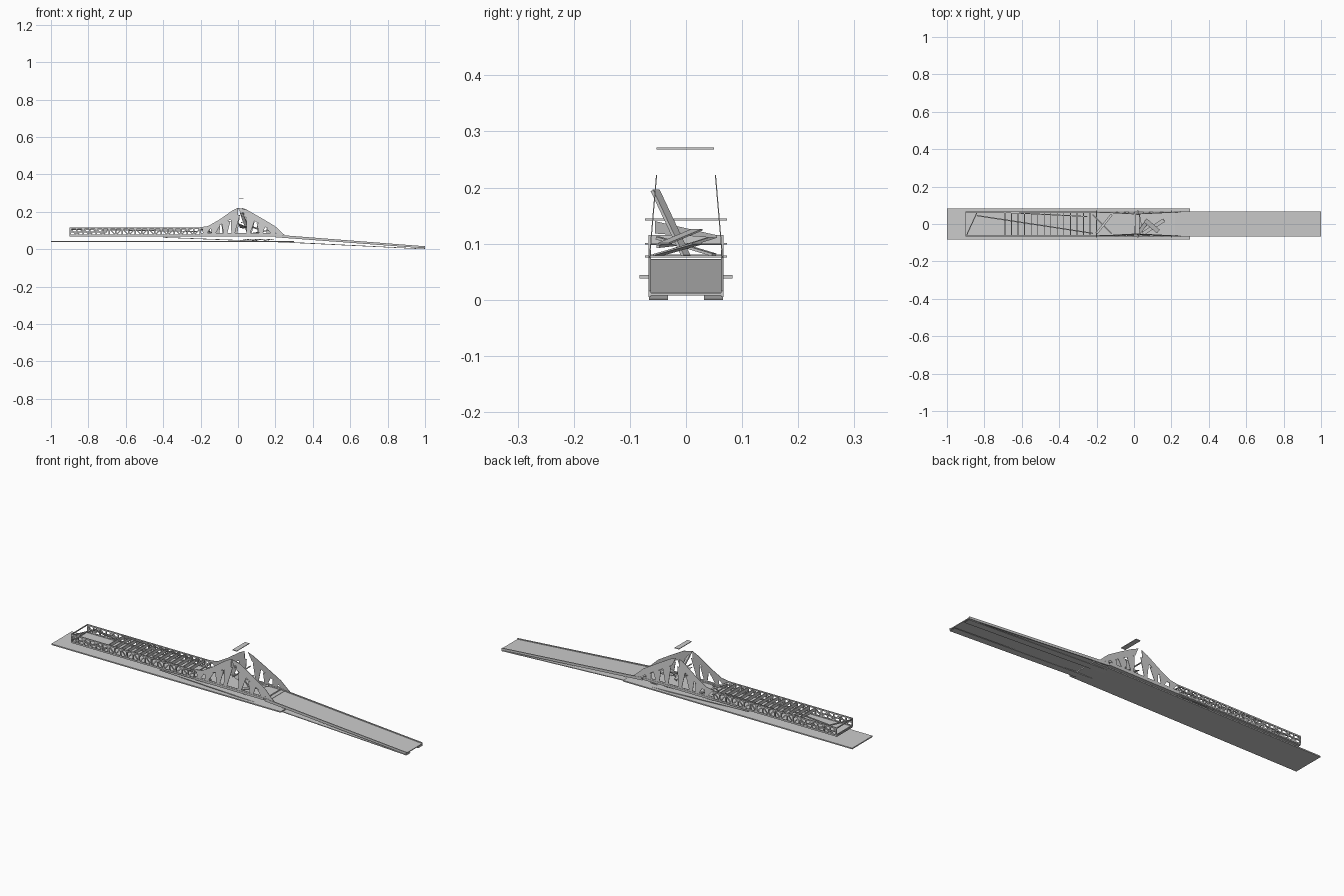
import bpy, bmesh, random
from mathutils import Vector

random.seed(4)

def mesh(name, verts, faces):
    me = bpy.data.meshes.new(name)
    me.from_pydata([tuple(v) for v in verts], [], faces)
    bm = bmesh.new()
    bm.from_mesh(me)
    bmesh.ops.recalc_face_normals(bm, faces=bm.faces)
    bm.to_mesh(me)
    bm.free()
    ob = bpy.data.objects.new(name, me)
    bpy.context.collection.objects.link(ob)
    return ob

def prism(name, pts, y0, y1):
    """Extrude an x-z profile across y."""
    n = len(pts)
    v = [(x, y0, z) for x, z in pts] + [(x, y1, z) for x, z in pts]
    f = [list(range(n)), list(range(n, 2 * n))]
    f += [[i, (i + 1) % n, n + (i + 1) % n, n + i] for i in range(n)]
    return mesh(name, v, f)

def box(name, x0, x1, y0, y1, z0, z1):
    return prism(name, [(x0, z0), (x1, z0), (x1, z1), (x0, z1)], y0, y1)

def beam(name, a, b, w=0.004, h=0.004):
    """Rectangular bar between two points."""
    a, b = Vector(a), Vector(b)
    d = (b - a).normalized()
    ref = Vector((0, 0, 1)) if abs(d.z) < 0.9 else Vector((0, 1, 0))
    s = d.cross(ref).normalized()
    u = s.cross(d)
    v = [p + s * i * w / 2 + u * j * h / 2 for p in (a, b)
         for i, j in ((-1, -1), (1, -1), (1, 1), (-1, 1))]
    return mesh(name, v, [[0, 1, 2, 3], [4, 5, 6, 7]] +
                [[i, (i + 1) % 4, 4 + (i + 1) % 4, 4 + i] for i in range(4)])

def leaning_plate(name, pts, side):
    """Thin x-z plate on one side, leaning inward as it rises."""
    n = len(pts)
    v = [(x, side * (0.066 - (z - 0.075) * 0.085 - t), z)
         for t in (0, 0.002) for x, z in pts]
    f = [list(range(n)), list(range(n, 2 * n))]
    f += [[i, (i + 1) % n, n + (i + 1) % n, n + i] for i in range(n)]
    return mesh(name, v, f)

# Water level slab, roadway deck and sloping ramp
box("base_slab", -1, 0.3, -0.083, 0.083, 0.038, 0.044)
box("bridge_deck", -0.9, 0.22, -0.064, 0.064, 0.068, 0.073)
prism("sunken_ramp", [(0.2, 0.068), (1, 0.008), (1, 0.012), (0.2, 0.073)], -0.064, 0.064)

for s in (-1, 1):
    tag = "front" if s < 0 else "back"
    ya, yb = sorted((s * 0.067, s * 0.062))
    # Ramp curb and lower flange
    prism(tag + "_ramp_curb", [(0.2, 0.064), (1, 0.005), (1, 0.016), (0.2, 0.078)], ya, yb)
    y0, y1 = sorted((s * 0.066, s * 0.032))
    prism(tag + "_lower_flange", [(-0.4, 0.062), (0.25, 0.036), (1, 0.0),
                                  (1, 0.003), (0.25, 0.040), (-0.4, 0.065)], y0, y1)
    # Side truss rails
    for z in (0.074, 0.111):
        box(tag + "_truss_chord", -0.9, -0.2, ya, yb, z - 0.003, z + 0.004)
    box(tag + "_truss_tie", -0.9, -0.7, ya, yb, 0.09, 0.094)
    box(tag + "_curb", -0.2, 0.22, ya, yb, 0.068, 0.079)
    N = 20
    for i in range(N + 1):
        x = -0.897 + i * 0.695 / N
        box(tag + "_truss_post", x - 0.003, x + 0.003, ya, yb, 0.073, 0.112)
        if i < N:
            x2 = x + 0.695 / N
            za, zb = (0.075, 0.11) if i % 2 else (0.11, 0.075)
            beam(tag + "_truss_brace", (x, s * 0.064, za), (x2, s * 0.064, zb), 0.003, 0.006)

    # Main peaked truss: upper chord with ragged hanging plates
    leaning_plate(tag + "_tower_left",
                  [(-0.22, 0.107), (-0.14, 0.108), (-0.08, 0.137), (-0.03, 0.165), (0.0, 0.18),
                   (0.0, 0.222), (-0.03, 0.207), (-0.1, 0.158), (-0.16, 0.124), (-0.22, 0.115)], s)
    top = 0.0 if s < 0 else 0.02
    leaning_plate(tag + "_tower_right",
                  [(top, 0.222), (top + 0.02, 0.18), (0.09, 0.15), (0.17, 0.105), (0.22, 0.075),
                   (0.25, 0.075), (0.2, 0.122), (0.12, 0.17), (0.05, 0.21)], s)
    for x, w, z in ((-0.17, 0.04, 0.116), (-0.12, 0.05, 0.135), (-0.065, 0.05, 0.16),
                    (-0.015, 0.05, 0.19), (0.07, 0.05, 0.18), (0.125, 0.05, 0.145),
                    (0.175, 0.045, 0.118)):
        lean = random.uniform(-0.02, 0.02)
        leaning_plate(tag + "_tower_hanging_plate",
                      [(x - w / 2, z - 0.008), (x + lean - 0.006, 0.075),
                       (x + lean + 0.009, 0.075), (x + w / 2, z - 0.008)], s)
    # Joining plate along the foot of the tower
    leaning_plate(tag + "_tower_foot", [(-0.2, 0.072), (0.24, 0.072), (0.2, 0.086), (-0.2, 0.086)], s)

# Cross ribs over the roadway
for i in range(14):
    x = -0.69 + i * 0.035
    box("roof_rib", x - 0.002, x + 0.002, -0.067, 0.067, 0.098, 0.115)

# End portal and plan bracing
for z in (0.078, 0.112):
    beam("end_portal", (-0.899, -0.066, z), (-0.899, 0.066, z), 0.004, 0.005)
beam("plan_brace", (-0.895, -0.06, 0.106), (-0.84, 0.06, 0.106), 0.005, 0.006)
beam("plan_brace", (-0.84, 0.045, 0.106), (-0.22, -0.05, 0.095), 0.006, 0.005)
beam("plan_brace", (-0.7, 0.062, 0.108), (-0.25, 0.04, 0.108), 0.005, 0.004)

# Lateral bars through the peaked truss
for x, z in ((-0.2, 0.1), (0.02, 0.143), (0.2, 0.077)):
    beam("cross_tie", (x, -0.073, z), (x, 0.073, z), 0.006, 0.003)

# Loose top plate
box("loose_top_plate", 0.005, 0.03, -0.053, 0.05, 0.268, 0.271)

# Fallen beams and torn panels inside the tower
for a, b, w, h in (((0.02, -0.055, 0.195), (0.06, 0.0, 0.078), 0.02, 0.006),
                   ((-0.2, -0.05, 0.11), (-0.12, 0.05, 0.08), 0.012, 0.005),
                   ((-0.22, 0.05, 0.112), (-0.12, -0.05, 0.08), 0.006, 0.005),
                   ((0.05, -0.05, 0.08), (0.16, 0.02, 0.1), 0.02, 0.003),
                   ((0.06, 0.02, 0.125), (0.13, -0.04, 0.1), 0.025, 0.003)):
    beam("fallen_beam", a, b, w, h)
mesh("torn_panel", [(0.0, -0.055, 0.14), (0.01, 0.055, 0.115), (0.03, 0.055, 0.11),
                    (0.05, -0.055, 0.118)], [[0, 1, 2, 3]])
for i in range(7):
    x = 0.03 + i * 0.022
    y = random.uniform(-0.05, 0.04)
    beam("debris_strip", (x, y, 0.045 + random.uniform(0, 0.006)),
         (x + 0.03, y + 0.015, 0.055), 0.014, 0.002)
